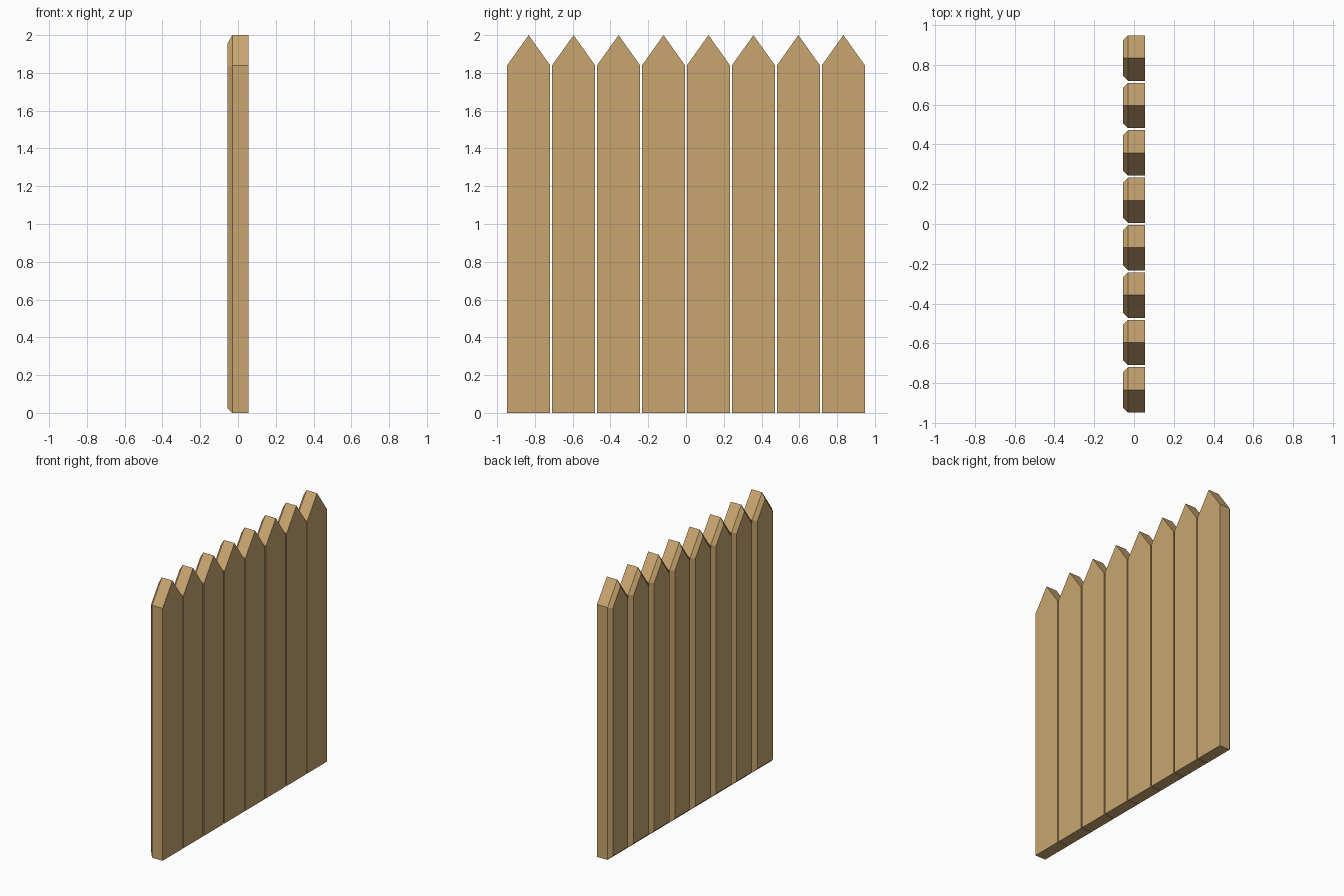
import bpy, bmesh

if "Cube" in bpy.data.objects:
    bpy.data.objects.remove(bpy.data.objects["Cube"])

COUNT, WIDTH, HALF_SPAN = 8, 0.228, 0.947
PITCH = (2 * HALF_SPAN - WIDTH) / (COUNT - 1)
X_FRONT, X_CHAMFER, CHAMFER = 0.055, -0.03, 0.025

wood = bpy.data.materials.new("wood")
wood.diffuse_color = (0.58, 0.38, 0.16, 1)
wood.use_nodes = True
wood.node_tree.nodes["Principled BSDF"].inputs["Base Color"].default_value = wood.diffuse_color


def picket_mesh():
    """Pointed board with a chamfered rim on its -x face."""
    h = WIDTH / 2
    profile = [(-h, 0), (h, 0), (h, 1.84), (0, 2.0), (-h, 1.84)]
    bm = bmesh.new()
    back = [bm.verts.new((X_CHAMFER, y, z)) for y, z in profile]
    front = [bm.verts.new((X_FRONT, y, z)) for y, z in profile]
    back_face = bm.faces.new(back[::-1])
    bm.faces.new(front)
    for i in range(len(profile)):
        j = (i + 1) % len(profile)
        bm.faces.new((back[i], back[j], front[j], front[i]))
    bm.normal_update()
    # chamfer: inset the back face and push it outwards
    bmesh.ops.inset_individual(bm, faces=[back_face], thickness=CHAMFER,
                               depth=0, use_even_offset=True)
    for v in back_face.verts:
        v.co.x = X_CHAMFER - CHAMFER
    bmesh.ops.recalc_face_normals(bm, faces=bm.faces)
    me = bpy.data.meshes.new("picket")
    bm.to_mesh(me)
    bm.free()
    me.materials.append(wood)
    return me


# Row of identical pickets along y
mesh = picket_mesh()
for i in range(COUNT):
    ob = bpy.data.objects.new(f"picket_{i + 1}", mesh)
    ob.location.y = (i - (COUNT - 1) / 2) * PITCH
    bpy.context.collection.objects.link(ob)
